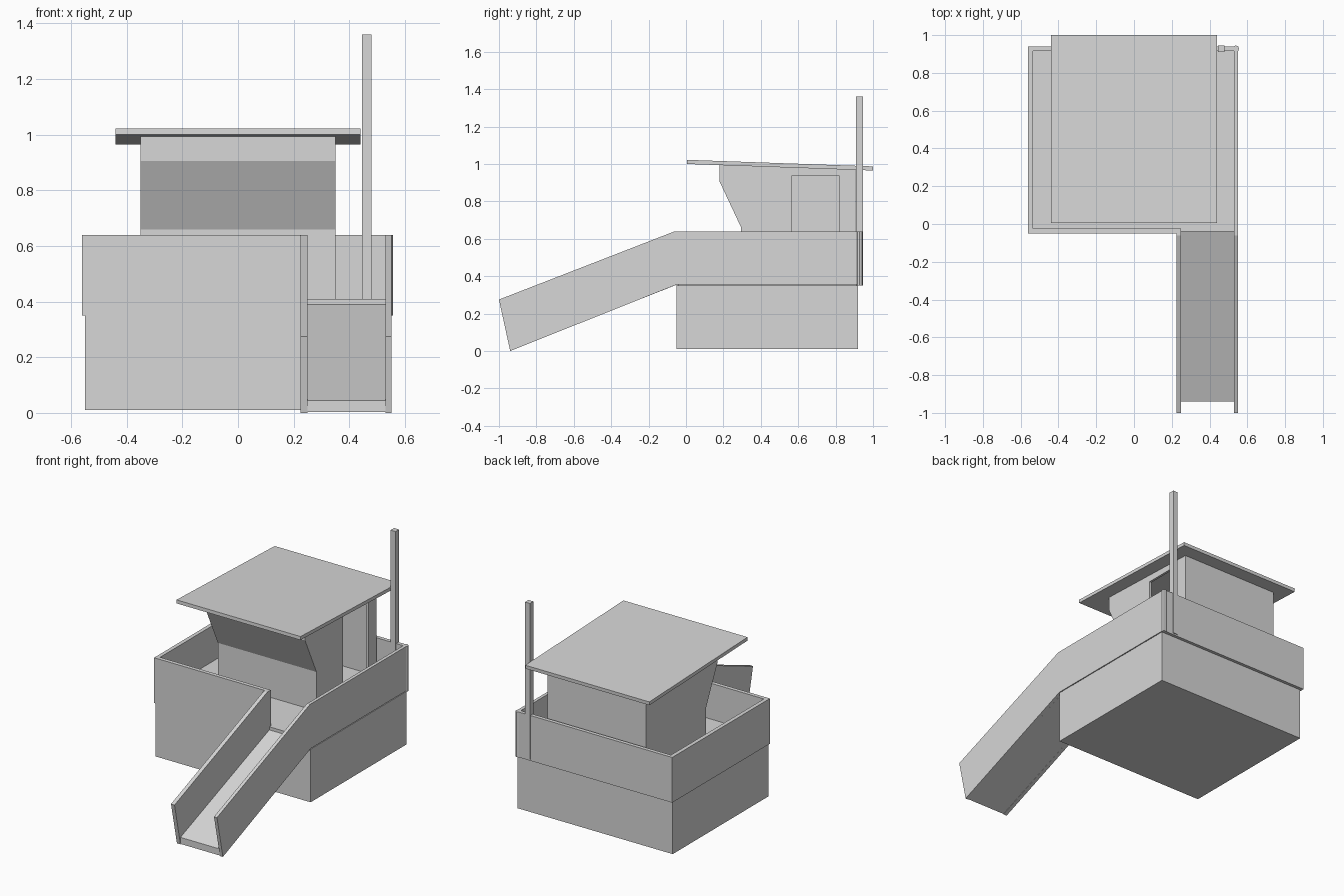
import bpy
import bmesh

cube = bpy.data.objects.get("Cube")
if cube:
    bpy.data.objects.remove(cube, do_unlink=True)

# One plain grey for everything
grey = bpy.data.materials.new("light_grey")
grey.use_nodes = True
GREY = (0.68, 0.68, 0.68, 1.0)
grey.diffuse_color = GREY
grey.node_tree.nodes["Principled BSDF"].inputs["Base Color"].default_value = GREY


def panel(name, profile, x0, x1):
    """Extrude a side profile of (y, z) points from x0 to x1."""
    bm = bmesh.new()
    face = bm.faces.new([bm.verts.new((x0, y, z)) for y, z in profile])
    ext = bmesh.ops.extrude_face_region(bm, geom=[face])
    moved = [v for v in ext["geom"] if isinstance(v, bmesh.types.BMVert)]
    bmesh.ops.translate(bm, verts=moved, vec=(x1 - x0, 0, 0))
    bmesh.ops.recalc_face_normals(bm, faces=bm.faces)
    mesh = bpy.data.meshes.new(name)
    bm.to_mesh(mesh)
    bm.free()
    mesh.materials.append(grey)
    obj = bpy.data.objects.new(name, mesh)
    bpy.context.collection.objects.link(obj)
    return obj


def box(name, x, y, z):
    """Box from (low, high) ranges on each axis."""
    return panel(name, [(y[0], z[0]), (y[1], z[0]), (y[1], z[1]), (y[0], z[1])], *x)


RIM, SKIRT, DECK = 0.64, 0.35, 0.41

# Base and deck
box("base", (-0.55, 0.55), (-0.05, 0.92), (0.01, SKIRT))
box("deck", (-0.535, 0.53), (-0.04, 0.916), (SKIRT, DECK))

# Parapet walls
box("left_wall", (-0.56, -0.535), (-0.05, 0.94), (SKIRT, RIM))
box("front_wall", (-0.535, 0.225), (-0.05, -0.025), (SKIRT, RIM))
box("back_wall", (-0.535, 0.53), (0.916, 0.94), (SKIRT, RIM))

# Slide sides: the outer one runs on as the parapet
low_end = [(-0.06, RIM), (-1.0, 0.275), (-0.94, 0.0), (-0.05, 0.355)]
panel("slide_inner_side", low_end + [(-0.025, 0.355), (-0.025, RIM)], 0.225, 0.25)
panel("slide_outer_side", low_end + [(0.92, 0.355), (0.92, RIM)], 0.53, 0.551)
panel("slide_floor", [(-0.04, 0.39), (-0.94, 0.045), (-0.94, 0.003), (-0.04, 0.358)],
      0.25, 0.53)

# Back corner post
bpy.ops.mesh.primitive_cylinder_add(vertices=8, radius=0.0175, depth=RIM - SKIRT,
                                    location=(0.539, 0.928, (RIM + SKIRT) / 2))
post = bpy.context.object
post.name = "corner_post"
post.data.materials.append(grey)

# Mast
box("mast", (0.445, 0.48), (0.91, 0.945), (0.36, 1.36))

# Cabin shell with an open doorway on one side
W, T = 0.35, 0.015
front = [(0.295, DECK), (0.295, 0.66), (0.18, 0.905), (0.18, 0.995)]
back = [(0.905, 0.972), (0.905, DECK)]
door = [(0.82, DECK), (0.82, 0.935), (0.565, 0.935), (0.565, DECK)]
panel("cabin_left_side", front + back + door, W - T, W)
panel("cabin_right_side", front + back, -W, T - W)
inner = [(y + T, z) for y, z in reversed(front)]
panel("cabin_front", front + inner, T - W, W - T)
box("cabin_back", (T - W, W - T), (0.905 - T, 0.905), (DECK, 0.972))

# Sloping roof
panel("roof", [(0.004, 1.0), (0.005, 1.022), (1.0, 0.987), (0.999, 0.965)], -0.44, 0.44)
